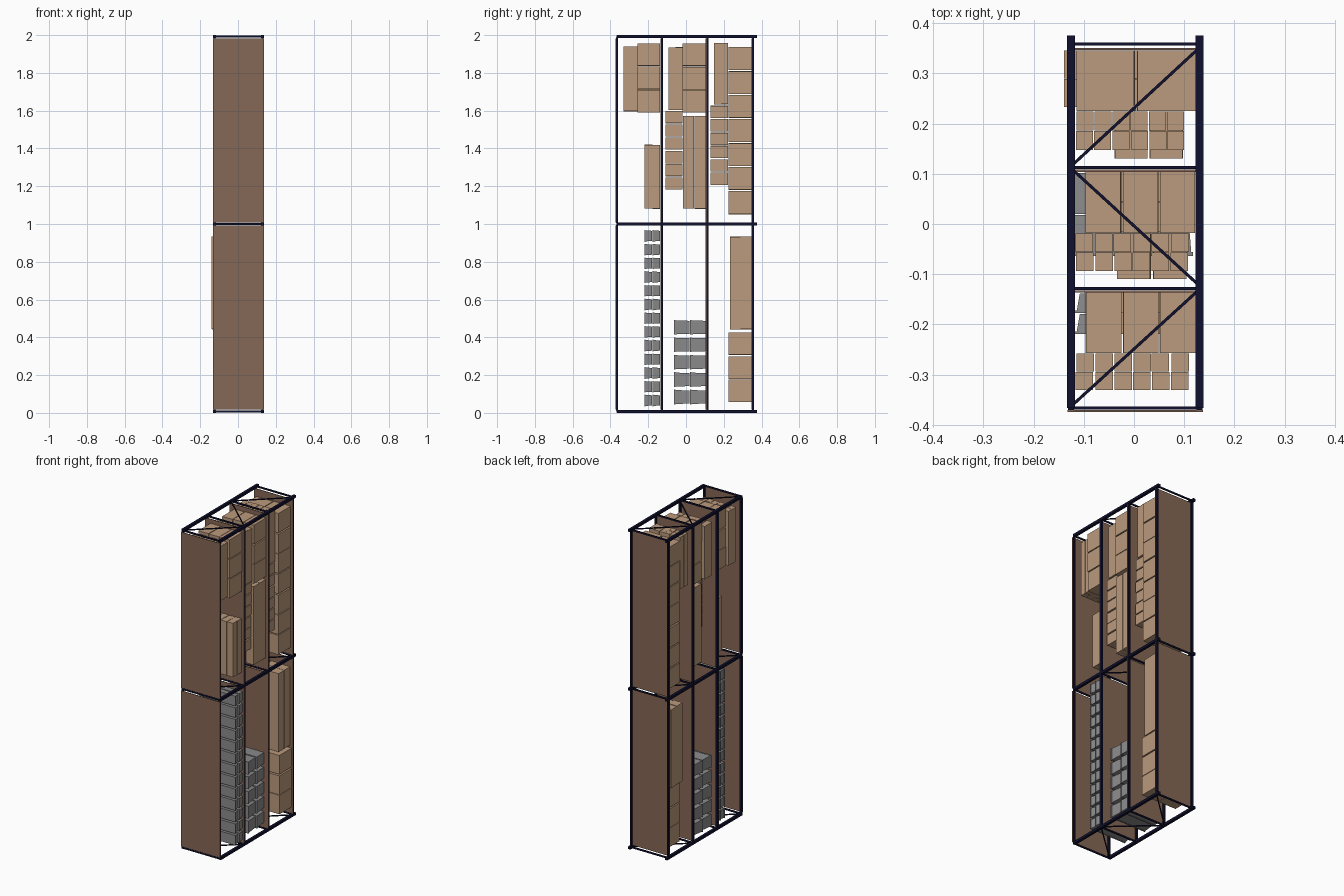
import bpy, bmesh, math, random
from mathutils import Vector, Matrix

if "Cube" in bpy.data.objects:
    bpy.data.objects.remove(bpy.data.objects["Cube"])

random.seed(4)


def material(name, rgb):
    m = bpy.data.materials.new(name)
    m.diffuse_color = (*rgb, 1)
    m.use_nodes = True
    m.node_tree.nodes["Principled BSDF"].inputs["Base Color"].default_value = m.diffuse_color
    return m


NAVY = material("navy steel", (0.005, 0.005, 0.026))
BROWN = material("brown board", (0.235, 0.135, 0.092))
TAN = material("cardboard tan", (0.50, 0.325, 0.205))
GREY = material("crate grey", (0.26, 0.26, 0.265))


def finish(bm, name, mat):
    bmesh.ops.recalc_face_normals(bm, faces=bm.faces)
    me = bpy.data.meshes.new(name)
    bm.to_mesh(me)
    bm.free()
    me.materials.append(mat)
    ob = bpy.data.objects.new(name, me)
    bpy.context.collection.objects.link(ob)
    return ob


def add_box(bm, x0, x1, y0, y1, z0, z1):
    m = Matrix.Translation(((x0 + x1) / 2, (y0 + y1) / 2, (z0 + z1) / 2))
    m = m @ Matrix.Diagonal((x1 - x0, y1 - y0, z1 - z0, 1))
    return bmesh.ops.create_cube(bm, size=1, matrix=m)["verts"]


def add_strut(bm, a, b, w):
    # square bar between two points
    a, b = Vector(a), Vector(b)
    d = b - a
    m = Matrix.Translation((a + b) / 2) @ d.to_track_quat("Z", "Y").to_matrix().to_4x4()
    bmesh.ops.create_cube(bm, size=1, matrix=m @ Matrix.Diagonal((w, w, d.length, 1)))


LEVELS = (-0.372, -0.134, 0.106, 0.348)
FRAMES = (0.008, 1.0, 1.992)
BAYS = ((0.017, 0.991), (1.009, 1.983))

# end frames: posts, cross bars and diagonal braces
for i, z in enumerate(FRAMES):
    bm = bmesh.new()
    for x in (-0.125, 0.130):
        add_box(bm, x - 0.008, x + 0.008, -0.366, 0.375, z - 0.008, z + 0.008)
    for y in (-0.366, -0.128, 0.112, 0.358):
        add_box(bm, -0.12, 0.125, y - 0.003, y + 0.003, z - 0.005, z + 0.005)
    for ya, yb in ((-0.36, -0.133), (0.108, -0.12), (0.118, 0.348)):
        add_strut(bm, (-0.122, ya, z), (0.127, yb, z), 0.006)
    finish(bm, f"upright_frame_{i}", NAVY)

# long beams and shelf boards
for b, (z0, z1) in enumerate(BAYS):
    for i, y in enumerate(LEVELS):
        bm = bmesh.new()
        for x in (-0.125, 0.130):
            add_box(bm, x - 0.006, x + 0.006, y + 0.002, y + 0.012, z0 - 0.004, z1 + 0.004)
        finish(bm, f"beams_{b}_{i}", NAVY)
        bm = bmesh.new()
        add_box(bm, -0.132, 0.137, y - 0.002, y + 0.002, z0, z1)
        finish(bm, f"shelf_board_{b}_{i}", BROWN)


def stack(name, xr, yr, zr, n, gap=0.003):
    # grid of cartons filling a region, with slightly uneven gaps
    bm = bmesh.new()
    (x0, x1), (y0, y1), (z0, z1) = xr, yr, zr
    dx, dy, dz = (x1 - x0) / n[0], (y1 - y0) / n[1], (z1 - z0) / n[2]
    for i in range(n[0]):
        for j in range(n[1]):
            for k in range(n[2]):
                jx = random.uniform(-1, 1) * 0.001
                jz = random.uniform(-1, 1) * 0.002
                x, y, z = x0 + i * dx + jx, y0 + j * dy, z0 + k * dz + jz
                add_box(bm, x + gap / 2, x + dx - gap / 2, y + 0.0005, y + dy - 0.0005,
                        z + gap / 2, z + dz - gap / 2)
    finish(bm, name, TAN)


# rear level cartons, upper bay
stack("cube_cartons_rear", (-0.117, 0.125), (0.224, 0.346), (1.05, 1.94), (2, 1, 7), 0.006)
stack("small_cartons_rear", (-0.042, 0.10), (0.13, 0.224), (1.205, 1.628), (2, 1, 6), 0.006)
stack("tall_cartons_rear", (-0.117, 0.102), (0.147, 0.224), (1.632, 1.96), (6, 2, 1))

# middle level cartons, upper bay
stack("large_cartons_middle", (-0.098, 0.124), (-0.018, 0.104), (1.59, 1.957), (3, 1, 3), 0.004)
stack("tall_cartons_middle", (-0.117, 0.11), (-0.094, -0.018), (1.603, 1.937), (6, 2, 1))
stack("small_cartons_middle", (-0.036, 0.107), (-0.11, -0.018), (1.18, 1.60), (2, 1, 6), 0.006)
stack("long_cartons_middle", (-0.098, 0.12), (-0.016, 0.104), (1.08, 1.572), (4, 2, 1))

# front level cartons, upper bay
stack("large_cartons_front", (-0.098, 0.124), (-0.257, -0.136), (1.59, 1.957), (3, 1, 3), 0.004)
stack("tall_cartons_front", (-0.117, 0.11), (-0.331, -0.257), (1.597, 1.94), (6, 2, 1))
stack("medium_cartons_front", (-0.096, 0.12), (-0.219, -0.136), (1.08, 1.42), (5, 2, 1))

# rear level cartons, lower bay
stack("long_cartons_lower", (-0.141, 0.12), (0.232, 0.346), (0.442, 0.935), (4, 2, 1))
stack("cube_cartons_lower", (-0.117, 0.132), (0.224, 0.346), (0.055, 0.428), (2, 1, 3), 0.006)


def crates(name, xr, yr, zr, layers, rows, depth, rim):
    # tapered plastic crates with a rim, open side towards -y
    bm = bmesh.new()
    h = (yr[1] - yr[0]) / layers
    pitch = (zr[1] - zr[0] - depth) / (rows - 1)
    for j in range(layers):
        for k in range(rows):
            y0 = yr[0] + j * h
            y1 = y0 + h - 0.002
            z0 = zr[0] + k * pitch
            z1 = z0 + depth
            xc, zc = sum(xr) / 2, (z0 + z1) / 2
            vs = add_box(bm, xr[0] + 0.003, xr[1] - 0.003, y0 + rim, y1, z0 + 0.002, z1 - 0.002)
            for v in vs:
                if v.co.y > (y0 + y1) / 2:
                    v.co.x = xc + (v.co.x - xc) * 0.95
                    v.co.z = zc + (v.co.z - zc) * 0.93
            add_box(bm, xr[0], xr[1], y0, y0 + rim, z0, z1)
    finish(bm, name, GREY)


crates("crates_middle", (-0.132, 0.117), (-0.064, 0.104), (0.045, 0.492), 2, 5, 0.078, 0.008)
crates("crates_front", (-0.117, 0.136), (-0.219, -0.136), (0.035, 0.968), 2, 13, 0.062, 0.005)
